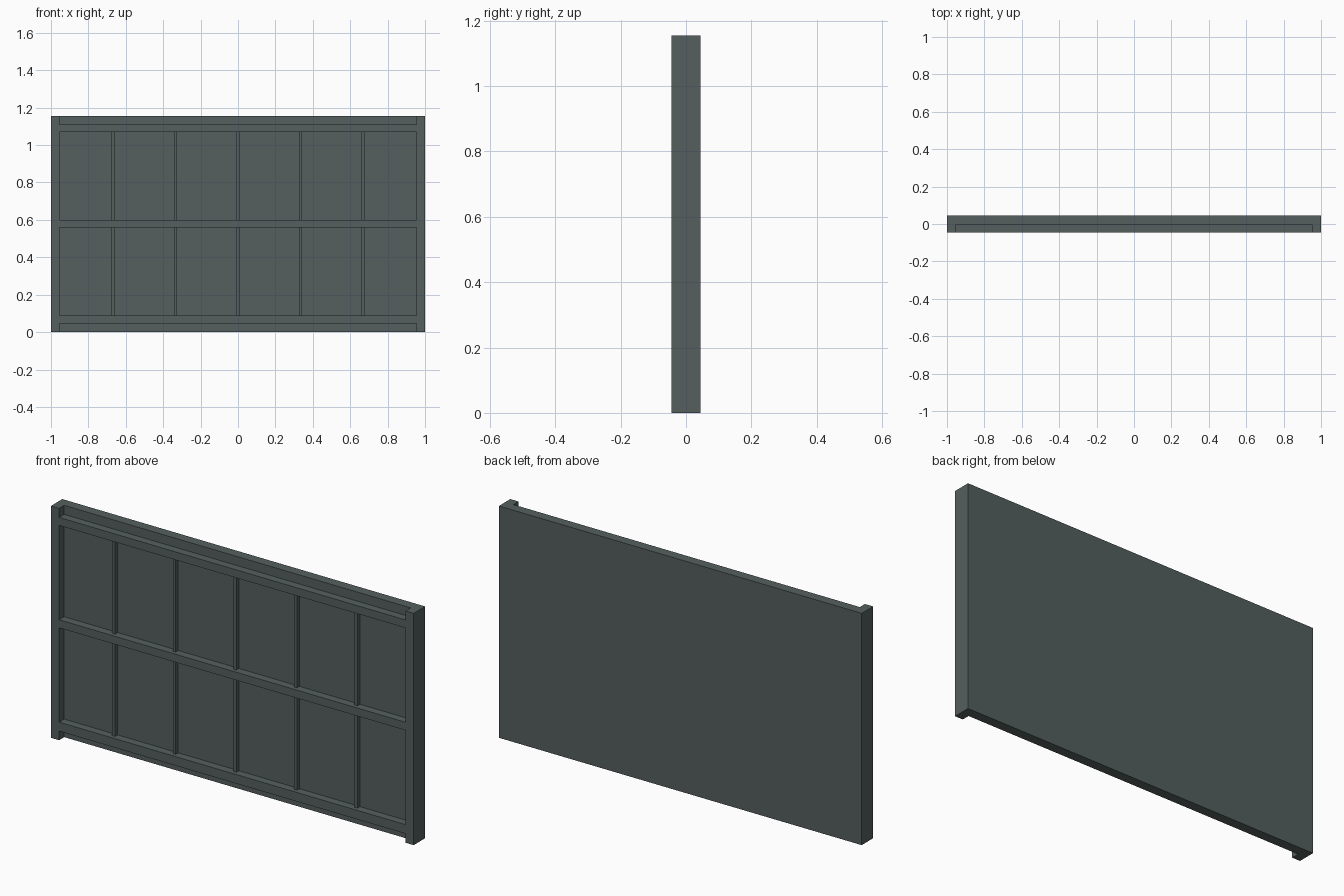
import bpy

if "Cube" in bpy.data.objects:
    bpy.data.objects.remove(bpy.data.objects["Cube"])

H = 1.155                  # panel height
FRONT, BACK = -0.045, 0.045
FLOOR = -0.005             # face of the recessed skin
INNER = 0.955              # inside edge of the side posts

steel = bpy.data.materials.new("dark grey green")
steel.diffuse_color = (0.089, 0.114, 0.113, 1)
steel.use_nodes = True
steel.node_tree.nodes["Principled BSDF"].inputs["Base Color"].default_value = steel.diffuse_color


def box(name, x0, x1, y0, y1, z0, z1):
    bpy.ops.mesh.primitive_cube_add(size=1)
    o = bpy.context.object
    o.name = name
    centre = ((x0 + x1) / 2, (y0 + y1) / 2, (z0 + z1) / 2)
    size = (x1 - x0, y1 - y0, z1 - z0)
    for v in o.data.vertices:
        v.co = [c + s * p for c, s, p in zip(centre, size, v.co)]
    o.data.materials.append(steel)
    return o


# Framed panel: slab with edge notches and two long recesses cut from the front
panel = box("framed_panel", -1, 1, FRONT, BACK, 0, H)
bays = [(0.09, 0.56), (0.60, 1.07)]
for z0, z1 in [(-0.1, 0.045), (1.11, H + 0.1)] + bays:
    cutter = box("recess_cutter", -INNER, INNER, FRONT - 0.1, FLOOR, z0, z1)
    cutter.hide_render = True
    mod = panel.modifiers.new("recess", 'BOOLEAN')
    mod.operation = 'DIFFERENCE'
    mod.solver = 'EXACT'
    mod.object = cutter
    bpy.context.view_layer.objects.active = panel
    bpy.ops.object.modifier_apply(modifier=mod.name)
    bpy.data.objects.remove(cutter, do_unlink=True)

# Thin upright stiffeners, set back from the frame face
for z0, z1 in bays:
    for i in range(-2, 3):
        x = i * 0.334
        box("stiffener", x - 0.008, x + 0.008, -0.025, FLOOR, z0, z1)
